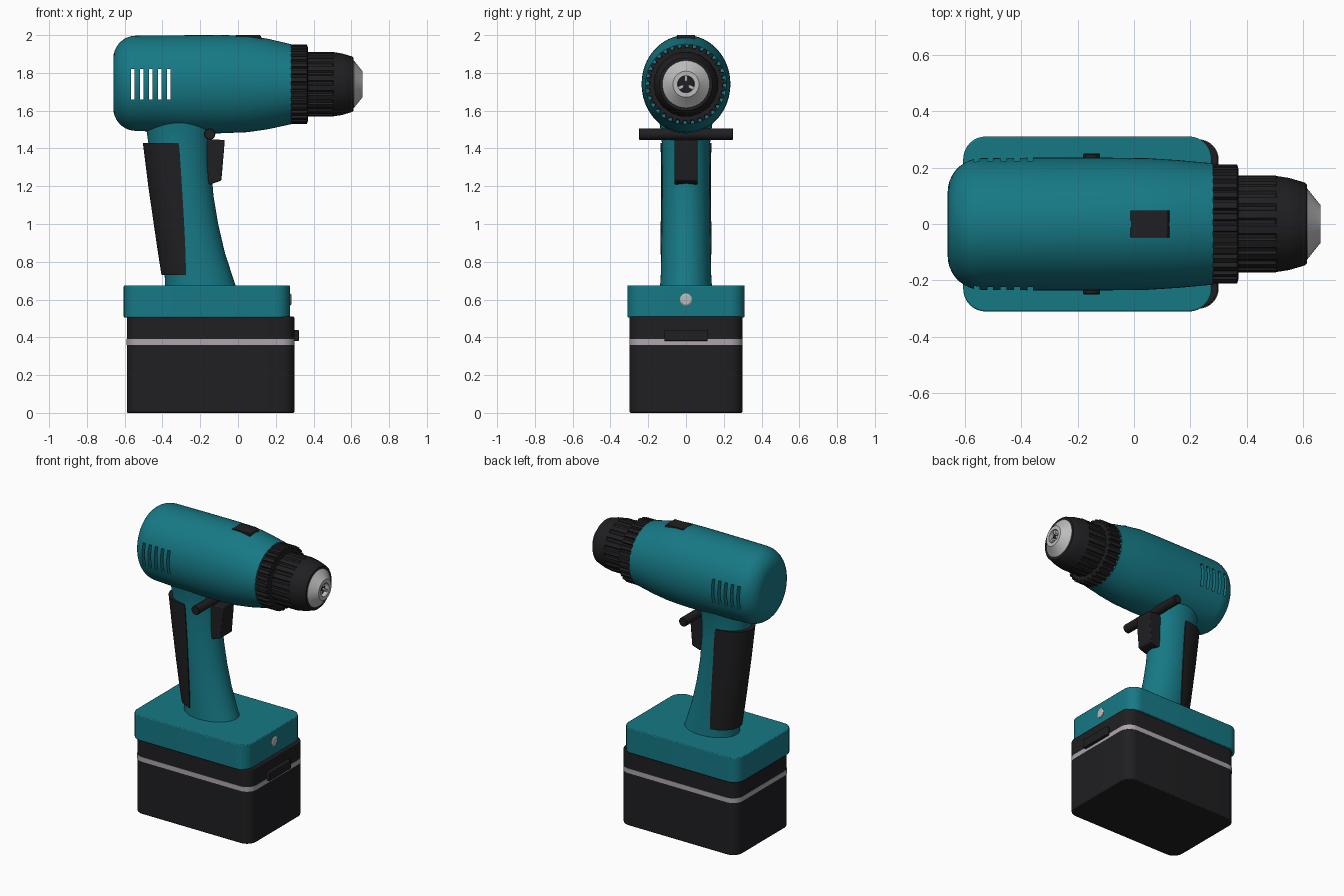
import bpy, bmesh
from math import sin, cos, pi, acos, radians
from mathutils import Vector

if "Cube" in bpy.data.objects:
    bpy.data.objects.remove(bpy.data.objects["Cube"])


def material(name, rgb):
    m = bpy.data.materials.new(name)
    m.diffuse_color = (*rgb, 1)
    m.use_nodes = True
    m.node_tree.nodes["Principled BSDF"].inputs["Base Color"].default_value = m.diffuse_color
    return m


TEAL = material("teal_plastic", (0.008, 0.19, 0.235))
DARK = material("dark_rubber", (0.014, 0.014, 0.016))
STEEL = material("steel", (0.5, 0.5, 0.5))
PALE = material("pale_trim", (0.42, 0.38, 0.42))
AXIS = 1.74  # height of the chuck axis


def loft(name, rings, mat, caps=True, closed=False):
    """Skin equal-length rings of points with quads."""
    bm = bmesh.new()
    vs = [[bm.verts.new(p) for p in r] for r in rings]
    n = len(vs[0])
    pairs = list(zip(vs, vs[1:])) + ([(vs[-1], vs[0])] if closed else [])
    for a, b in pairs:
        for i in range(n):
            j = (i + 1) % n
            bm.faces.new((a[i], a[j], b[j], b[i]))
    if caps and not closed:
        bm.faces.new(vs[0])
        bm.faces.new(vs[-1])
    bmesh.ops.recalc_face_normals(bm, faces=bm.faces)
    me = bpy.data.meshes.new(name)
    bm.to_mesh(me)
    bm.free()
    ob = bpy.data.objects.new(name, me)
    bpy.context.collection.objects.link(ob)
    me.materials.append(mat)
    return ob


def x_ring(x, ry, rz, zc=AXIS, n=64):
    return [(x, ry * cos(2 * pi * i / n), zc + rz * sin(2 * pi * i / n)) for i in range(n)]


def rib_ring(x, r_low, r_high, teeth):
    """Ring around the chuck axis with raised ribs."""
    pts = []
    for t in range(teeth):
        for f, r in ((0, r_low), (0.12, r_high), (0.62, r_high), (0.74, r_low)):
            a = 2 * pi * (t + f) / teeth
            pts.append((x, r * cos(a), AXIS + r * sin(a)))
    return pts


def prism(name, pts, y0, y1, mat, bevel=0.0):
    """Side profile in x, z extruded across y."""
    ob = loft(name, [[(x, y, z) for x, z in pts] for y in (y0, y1)], mat)
    if bevel:
        add_bevel(ob, bevel)
    return ob


def add_bevel(ob, w):
    m = ob.modifiers.new("bevel", 'BEVEL')
    m.width, m.segments, m.limit_method = w, 2, 'ANGLE'
    m.angle_limit = radians(40)


def rounded_box(name, x0, x1, hy, z0, z1, r, mat, bevel=0.008):
    """Box with rounded vertical corners."""
    out = []
    for k, (cx, cy) in enumerate(((x1 - r, hy - r), (x0 + r, hy - r),
                                  (x0 + r, r - hy), (x1 - r, r - hy))):
        for i in range(9):
            a = pi / 2 * (k + i / 8)
            out.append((cx + r * cos(a), cy + r * sin(a)))
    ob = loft(name, [[(x, y, z) for x, y in out] for z in (z0, z1)], mat)
    if bevel:
        add_bevel(ob, bevel)
    return ob


# Motor housing: rounded rear, slight taper towards the chuck
R = 0.12
rear = [(-0.66 + R * (1 - cos(a)), 0.233 - R * (1 - sin(a)), 0.252 - R * (1 - sin(a)), 1.745)
        for a in [pi / 2 * i / 9 for i in range(10)]]
front = [(-0.35, 0.235, 0.257, 1.742), (-0.1, 0.235, 0.26, 1.74), (0.05, 0.233, 0.256, 1.742),
         (0.16, 0.226, 0.239, 1.741), (0.28, 0.215, 0.212, 1.74)]
body = loft("motor_housing", [x_ring(*s) for s in rear + front], TEAL)

# Cooling slots cut right through
for i in range(5):
    x = -0.557 + i * 0.0475
    cut = prism("slot_cutter", [(x - 0.01, 1.66), (x + 0.01, 1.66), (x + 0.01, 1.82), (x - 0.01, 1.82)],
                -0.4, 0.4, TEAL)
    m = body.modifiers.new("slot", 'BOOLEAN')
    m.operation, m.object, m.solver = 'DIFFERENCE', cut, 'EXACT'
    bpy.context.view_layer.objects.active = body
    bpy.ops.object.modifier_apply(modifier=m.name)
    bpy.data.objects.remove(cut)

# Torque collar and ribbed chuck sleeve
loft("torque_collar", [rib_ring(0.268, 0.185, 0.19, 32), rib_ring(0.272, 0.196, 0.211, 32),
                       rib_ring(0.365, 0.196, 0.211, 32), rib_ring(0.37, 0.188, 0.195, 32)], DARK)
loft("chuck_sleeve", [rib_ring(x, a, b, 20) for x, a, b in (
    (0.36, 0.163, 0.17), (0.38, 0.163, 0.172), (0.50, 0.163, 0.172), (0.505, 0.17, 0.17),
    (0.55, 0.163, 0.163), (0.604, 0.147, 0.147), (0.612, 0.14, 0.14), (0.612, 0.1, 0.1))], DARK)

# Steel nose with bore and three jaws
nose = ((0.60, 0.125), (0.614, 0.125), (0.655, 0.074), (0.66, 0.069), (0.66, 0.045), (0.60, 0.042))
loft("chuck_nose", [x_ring(x, r, r) for x, r in nose], STEEL, closed=True)
loft("chuck_bore", [x_ring(x, 0.046, 0.046) for x in (0.60, 0.63)], DARK)
for k in range(3):
    a = pi / 2 + k * 2 * pi / 3
    d, s = Vector((0, cos(a), sin(a))), Vector((0, -sin(a), cos(a)))
    c = Vector((0, 0, AXIS))
    loft("chuck_jaw", [[c + d * r + s * w + Vector((x, 0, 0)) for r, w in
                        ((0.012, 0), (0.022, 0.009), (0.048, 0.009), (0.048, -0.009), (0.022, -0.009))]
                       for x in (0.61, 0.652)], STEEL)

# Handle sections: z, back x, front x, half width
HANDLE = [(0.66, -0.385, -0.008, 0.138), (0.72, -0.388, -0.028, 0.134), (0.85, -0.405, -0.07, 0.13),
          (1.0, -0.425, -0.105, 0.128), (1.15, -0.445, -0.13, 0.126), (1.3, -0.462, -0.142, 0.126),
          (1.43, -0.475, -0.142, 0.128), (1.5, -0.485, -0.13, 0.135), (1.6, -0.50, -0.11, 0.15)]
loft("handle", [[((b + f) / 2 + (f - b) / 2 * cos(2 * pi * i / 48), w * sin(2 * pi * i / 48), z)
                 for i in range(48)] for z, b, f, w in HANDLE], TEAL)

# Rubber grip wrapped round the back of the handle
rings = []
for z, b, f, w, edge in ((0.73, -0.405, -0.03, 0.138, -0.275), (0.85, -0.424, -0.07, 0.136, -0.278),
                         (1.0, -0.446, -0.105, 0.134, -0.285), (1.2, -0.475, -0.132, 0.132, -0.297),
                         (1.4, -0.50, -0.142, 0.134, -0.31), (1.43, -0.504, -0.142, 0.134, -0.316)):
    c, r = (b + f) / 2, (f - b) / 2
    a0 = acos((edge - c) / r)
    angs = [a0 + (2 * pi - 2 * a0) * i / 32 for i in range(33)]
    rings.append([(c + r * cos(a), w * sin(a), z) for a in angs])
loft("rear_grip", rings, DARK)

# Trigger, direction bar and speed switch
prism("trigger", [(-0.2, 1.45), (-0.07, 1.445), (-0.076, 1.37), (-0.088, 1.23), (-0.145, 1.21), (-0.2, 1.22)],
      -0.062, 0.062, DARK, 0.006)
loft("direction_bar", [[(-0.15 + r * cos(2 * pi * i / 24), y, 1.476 + r * sin(2 * pi * i / 24))
                        for i in range(24)]
                       for y, r in ((-0.25, 0.026), (-0.246, 0.03), (0.246, 0.03), (0.25, 0.026))], DARK)
prism("speed_switch", [(-0.012, 1.95), (0.126, 1.95), (0.126, 1.983), (0.118, 2.0), (-0.012, 2.0)],
      -0.048, 0.048, DARK, 0.003)

# Foot, battery pack, trim stripe, latch and lamp
rounded_box("foot", -0.605, 0.275, 0.31, 0.505, 0.675, 0.08, TEAL, 0.005)
rounded_box("battery", -0.588, 0.298, 0.298, 0, 0.51, 0.07, DARK, 0.006)
rounded_box("battery_stripe", -0.59, 0.3, 0.3, 0.36, 0.392, 0.072, PALE, 0)
prism("battery_latch", [(0.28, 0.38), (0.322, 0.38), (0.322, 0.44), (0.28, 0.44)], -0.115, 0.115, DARK, 0.004)
loft("lamp", [[(x, r * cos(2 * pi * i / 32), 0.6 + r * sin(2 * pi * i / 32)) for i in range(32)]
              for x, r in ((0.26, 0.032), (0.278, 0.032), (0.282, 0.026))], STEEL)

# Smooth shading with sharp edges kept
for ob in bpy.context.scene.objects:
    ob.select_set(True)
bpy.ops.object.shade_smooth_by_angle(angle=radians(32))
